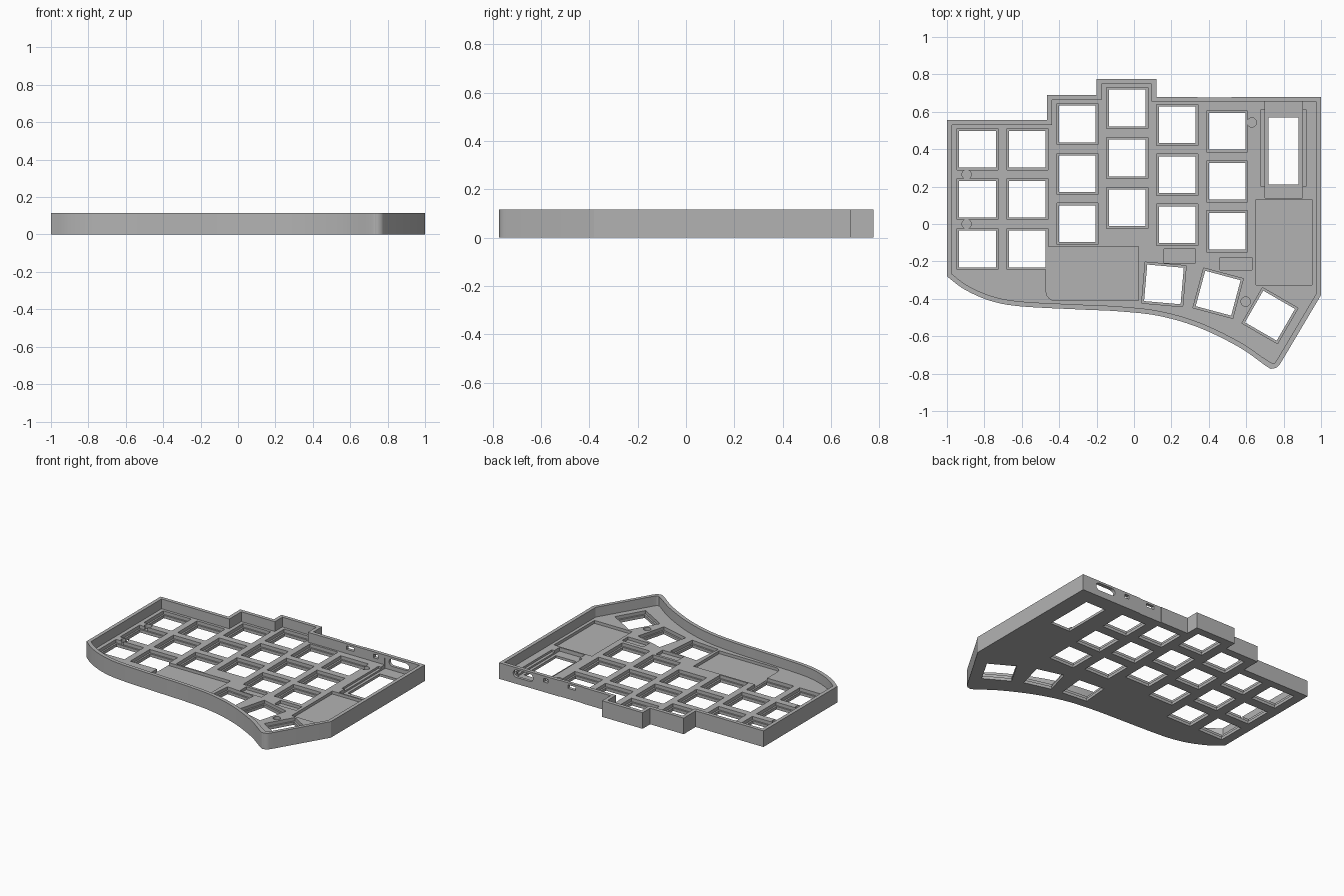
import bpy, bmesh, math
from mathutils import Vector, Matrix

cube = bpy.data.objects.get("Cube")
if cube:
    bpy.data.objects.remove(cube, do_unlink=True)

HEIGHT, FLOOR, PLATE, WALL = 0.115, 0.045, 0.021, 0.026

grey = bpy.data.materials.new("mid grey")
grey.use_nodes = True
COLOR = (0.45, 0.45, 0.45, 1)
grey.diffuse_color = COLOR
grey.node_tree.nodes["Principled BSDF"].inputs["Base Color"].default_value = COLOR


def spline(points, steps=6):
    """Smooth path through the points."""
    p = [Vector(q) for q in points]
    p = [2 * p[0] - p[1]] + p + [2 * p[-1] - p[-2]]
    path = []
    for a, b, c, d in zip(p, p[1:], p[2:], p[3:]):
        for i in range(steps):
            t = i / steps
            path.append(0.5 * (2 * b + (c - a) * t + (2 * a - 5 * b + 4 * c - d) * t**2
                               + (3 * b - a - 3 * c + d) * t**3))
    return path + [p[-2]]


def inset(loop, dist):
    """Mitred inward offset of a clockwise loop."""
    result = []
    for i, p in enumerate(loop):
        d1 = (p - loop[i - 1]).normalized()
        d2 = (loop[(i + 1) % len(loop)] - p).normalized()
        n1, n2 = Vector((d1.y, -d1.x)), Vector((d2.y, -d2.x))
        result.append(p + (n1 + n2) * dist / (1 + n1.dot(n2)))
    return result


def rect(x0, y0, x1, y1):
    return [Vector(q) for q in ((x0, y0), (x0, y1), (x1, y1), (x1, y0))]


def square(x, y, size, angle=0):
    turn = Matrix.Rotation(math.radians(angle), 2)
    h = size / 2
    return [turn @ q + Vector((x, y)) for q in rect(-h, -h, h, h)]


def disc(x, y, r, n=24, stretch=0):
    """Clockwise circle, or a rounded slot when stretched sideways."""
    angles = [-(i + .5) * math.tau / n for i in range(n)]
    return [Vector((x + math.copysign(stretch, math.cos(t)) + r * math.cos(t),
                    y + r * math.sin(t))) for t in angles]


def prisms(name, loops, z0, z1, along_y=False):
    """Closed solids from clockwise loops, upright or along y."""
    bm = bmesh.new()
    for loop in loops:
        low, high = [[bm.verts.new((p.x, z, p.y) if along_y else (p.x, p.y, z))
                      for p in loop] for z in (z0, z1)]
        bm.faces.new(low)
        bm.faces.new(high[::-1])
        for i in range(len(loop)):
            bm.faces.new((low[i], low[i - 1], high[i - 1], high[i]))
    if along_y:
        bmesh.ops.reverse_faces(bm, faces=bm.faces[:])
    bm.normal_update()
    mesh = bpy.data.meshes.new(name)
    bm.to_mesh(mesh)
    bm.free()
    mesh.materials.append(grey)
    obj = bpy.data.objects.new(name, mesh)
    bpy.context.scene.collection.objects.link(obj)
    return obj


def cut(target, loops, z0, z1, along_y=False):
    """Subtract prisms, taking the first solver that gives a solid."""
    cutter = prisms("cutter", loops, z0, z1, along_y)
    cutter.hide_render = True
    mod = target.modifiers.new("cut", "BOOLEAN")
    mod.operation, mod.object = "DIFFERENCE", cutter
    for solver in ("EXACT", "MANIFOLD", "FLOAT"):
        mod.solver = solver
        graph = bpy.context.evaluated_depsgraph_get()
        mesh = bpy.data.meshes.new_from_object(target.evaluated_get(graph), depsgraph=graph)
        if len(mesh.polygons):
            break
    target.modifiers.clear()
    target.data = mesh
    bpy.data.objects.remove(cutter, do_unlink=True)


# Case outline: stepped back edge, slanted corner, flowing front edge
stepped = [(-1, .555), (-.465, .555), (-.465, .69), (-.2, .69), (-.2, .775),
           (.12, .775), (.12, .68), (1, .68), (1, -.38)]
front = spline([(.785, -.742), (.767, -.764), (.74, -.773), (.71, -.762), (.564, -.66),
                (.35, -.555), (.136, -.492), (-.08, -.467), (-.29, -.457), (-.61, -.44),
                (-.77, -.41), (-.906, -.35), (-1, -.28)])
outline = [Vector(q) for q in stepped] + front
case = prisms("keyboard_case", [outline], 0, HEIGHT)

# Hollow inside
cut(case, [inset(outline, WALL)], FLOOR, HEIGHT + 0.1)

# Key openings: staggered columns and a fanned thumb cluster
PITCH = 0.267
keys = [(-.837 + col * PITCH, top - row * PITCH, 0)
        for col, top in enumerate((.4, .4, .535, .62, .53, .495)) for row in range(3)]
keys += [(.16, -.323, -5), (.45, -.37, -15), (.727, -.49, -30)]
cut(case, [square(x, y, .22, a) for x, y, a in keys], PLATE, HEIGHT - .01)
cut(case, [square(x, y, .196, a) for x, y, a in keys], -0.1, HEIGHT - .01)

# Battery pocket with one rounded corner, side pocket, small part pockets
corner = [Vector((-.42 - .05 * math.sin(t), -.36 - .05 * math.cos(t)))
          for t in (i * math.pi / 12 for i in range(7))]
battery = corner + [Vector(q) for q in ((-.47, -.12), (.025, -.12), (.025, -.41))]
cut(case, [battery, rect(.653, -.327, .952, .13), rect(.16, -.208, .33, -.133),
           rect(.46, -.245, .63, -.178)], .024, HEIGHT - .03)

# Controller pocket and its window
cut(case, [rect(.7, .14, .9, .66)], .018, HEIGHT - .02)
cut(case, [rect(.68, .2, .92, .612)], .03, HEIGHT - .025)
cut(case, [rect(.72, .21, .88, .57)], -0.1, HEIGHT - .01)

# Blind screw holes
cut(case, [disc(x, y, .025) for x, y in
           ((-.895, .265), (-.895, 0), (.63, .543), (.597, -.415))], .015, HEIGHT - .01)

# Back wall ports: rounded plug slot, button hole, switch slot in a shallow panel
cut(case, [disc(.81, .073, .027, stretch=.052), rect(.612, .072, .648, .098),
           rect(.4, .075, .46, .1)], .64, .8, True)
cut(case, [rect(.34, -.05, .52, .2)], .676, .8, True)

bpy.ops.object.select_all(action="DESELECT")
case.select_set(True)
bpy.context.view_layer.objects.active = case
bpy.ops.object.shade_smooth_by_angle(angle=math.radians(30))
